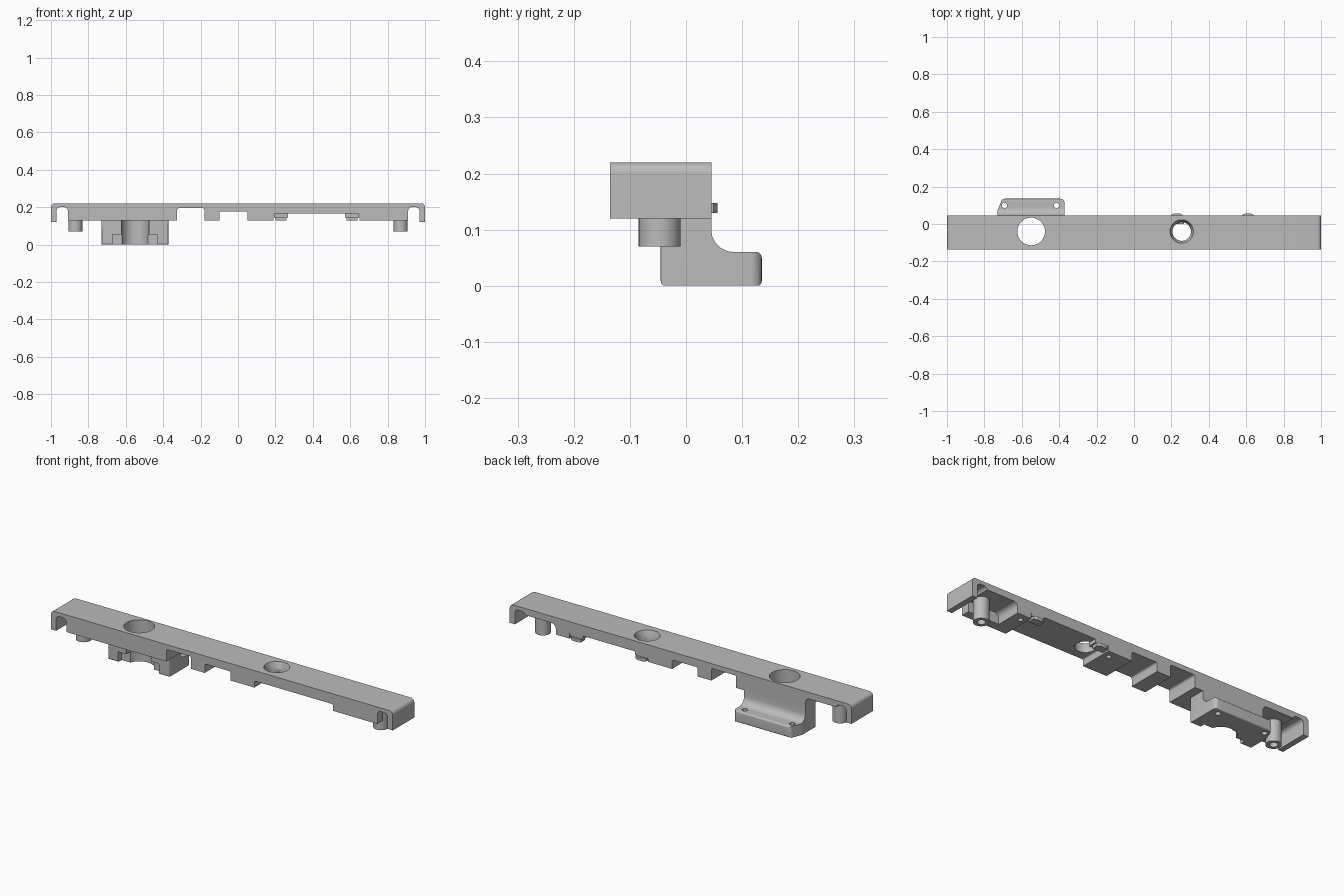
import bpy, bmesh, math
from mathutils import Vector

if "Cube" in bpy.data.objects:
    bpy.data.objects.remove(bpy.data.objects["Cube"], do_unlink=True)

grey = bpy.data.materials.new("plain grey")
grey.use_nodes = True
grey.diffuse_color = (0.5, 0.5, 0.5, 1)
grey.node_tree.nodes["Principled BSDF"].inputs["Base Color"].default_value = (0.5, 0.5, 0.5, 1)


def fillet(points, steps=6):
    """Round each (u, v, radius) corner of a closed outline."""
    out = []
    n = len(points)
    for i, (u, v, *rad) in enumerate(points):
        p = Vector((u, v))
        if not rad:
            out.append(p)
            continue
        a = (Vector(points[i - 1][:2]) - p).normalized()
        b = (Vector(points[(i + 1) % n][:2]) - p).normalized()
        half = a.angle(b) / 2
        start, end = p + a * rad[0] / math.tan(half), p + b * rad[0] / math.tan(half)
        centre = p + (a + b).normalized() * rad[0] / math.sin(half)
        for k in range(steps + 1):
            d = start.lerp(end, k / steps) - centre
            out.append(centre + d.normalized() * rad[0])
    return out


def prism(name, points, axis, lo, hi):
    """Extrude a rounded outline along one axis."""
    place = {"x": lambda p, t: (t, p.x, p.y),
             "y": lambda p, t: (p.x, t, p.y),
             "z": lambda p, t: (p.x, p.y, t)}[axis]
    bm = bmesh.new()
    outline = fillet(points)
    low = [bm.verts.new(place(p, lo)) for p in outline]
    high = [bm.verts.new(place(p, hi)) for p in outline]
    bm.faces.new(low)
    bm.faces.new(high)
    for i in range(len(low)):
        j = (i + 1) % len(low)
        bm.faces.new((low[i], low[j], high[j], high[i]))
    return finish(name, bm)


def finish(name, bm):
    bmesh.ops.recalc_face_normals(bm, faces=bm.faces)
    mesh = bpy.data.meshes.new(name)
    bm.to_mesh(mesh)
    bm.free()
    mesh.materials.append(grey)
    ob = bpy.data.objects.new(name, mesh)
    bpy.context.collection.objects.link(ob)
    return ob


def box(name, x0, x1, y0, y1, z0, z1):
    return prism(name, [(x0, y0), (x1, y0), (x1, y1), (x0, y1)], "z", z0, z1)


def cylinder(name, x, y, r0, r1, z0, z1, sides=40):
    bm = bmesh.new()
    bmesh.ops.create_cone(bm, cap_ends=True, segments=sides, radius1=r0, radius2=r1, depth=z1 - z0)
    bmesh.ops.translate(bm, verts=bm.verts, vec=(x, y, (z0 + z1) / 2))
    return finish(name, bm)


def apply(ob, mod):
    bpy.ops.object.select_all(action="DESELECT")
    bpy.context.view_layer.objects.active = ob
    ob.select_set(True)
    bpy.ops.object.modifier_apply(modifier=mod.name)


def combine(ob, tool, operation="DIFFERENCE"):
    tool.hide_render = True
    mod = ob.modifiers.new("shape", "BOOLEAN")
    mod.operation, mod.object, mod.solver = operation, tool, "EXACT"
    apply(ob, mod)
    bpy.data.objects.remove(tool, do_unlink=True)


def smooth(ob):
    bpy.ops.object.select_all(action="DESELECT")
    bpy.context.view_layer.objects.active = ob
    ob.select_set(True)
    bpy.ops.object.shade_smooth_by_angle(angle=math.radians(35))


FRONT, BACK, TOP, LOW = -0.135, 0.045, 0.22, 0.13

# Long bar: stepped underside, rounded top ends
bar = prism("bar", [
    (-1, TOP, 0.02), (1, TOP, 0.02), (1, 0.12), (0.97, 0.12), (0.97, 0.2, 0.02), (0.91, 0.2, 0.02),
    (0.91, LOW), (0.65, LOW), (0.65, 0.165, 0.008), (0.19, 0.165, 0.008),
    (0.19, LOW), (0.05, LOW), (0.05, 0.178, 0.01), (-0.1, 0.178, 0.01),
    (-0.1, LOW), (-0.18, LOW), (-0.18, 0.195, 0.01), (-0.325, 0.195, 0.01),
    (-0.325, LOW), (-0.91, LOW), (-0.91, 0.2, 0.02), (-0.97, 0.2, 0.02), (-0.97, 0.12), (-1, 0.12),
], "y", FRONT, BACK)

# End pockets, open to the back and below
for s in (-1, 1):
    combine(bar, prism("pocket_cutter", [
        (s * 0.97, 0.1), (s * 0.97, 0.185, 0.02), (s * 0.73, 0.185, 0.025), (s * 0.73, 0.1),
    ], "y", -0.09, 0.1))

# Through holes and small blind holes in the bar
combine(bar, cylinder("hole_cutter", -0.55, -0.04, 0.074, 0.074, 0.05, 0.3, 48))
combine(bar, cylinder("screw_cutter", 0.255, -0.04, 0.05, 0.05, 0.05, 0.3))
combine(bar, cylinder("countersink_cutter", 0.255, -0.04, 0.049, 0.0645, 0.185, 0.225))
for x in (0.155, 0.68):
    combine(bar, cylinder("blind_cutter", x, 0.005, 0.012, 0.012, 0.1, 0.16, 20))
smooth(bar)

# Hollow screw posts in the pockets
for side, x in (("right", -0.87), ("left", 0.87)):
    post = cylinder(side + "_post", x, -0.047, 0.0375, 0.0375, 0.07, 0.19, 32)
    combine(post, cylinder("post_cutter", x, -0.047, 0.02, 0.02, 0.05, 0.15, 24))
    smooth(post)

# Hook bracket with a foot reaching backwards
hook = prism("hook_bracket", [
    (-0.045, 0, 0.008), (0.135, 0, 0.008), (0.135, 0.06, 0.01), (0.085, 0.06),
    (0.0733, 0.0617), (0.0617, 0.0675), (0.0525, 0.0767), (0.0467, 0.0883),
    (0.045, 0.1), (0.045, 0.14), (-0.045, 0.14),
], "x", -0.8, -0.3)
combine(hook, prism("plan_shape", [
    (-0.73, -0.045, 0.006), (-0.372, -0.045, 0.006), (-0.372, 0.135, 0.02),
    (-0.705, 0.135, 0.02), (-0.73, 0.07, 0.02),
], "z", -0.1, 0.3), "INTERSECT")
combine(hook, cylinder("bore_cutter", -0.55, -0.04, 0.074, 0.074, -0.1, 0.3, 48))
combine(hook, prism("slot_cutter", [
    (-0.67, -0.01), (-0.43, -0.01), (-0.43, 0.055), (-0.67, 0.055),
], "y", -0.1, -0.015))
for x in (-0.692, -0.415):
    combine(hook, cylinder("foot_hole_cutter", x, 0.1, 0.014, 0.014, -0.1, 0.1, 20))
smooth(hook)

# Little snap clips at the back edge of the long recess
for side, x in (("inner", 0.23), ("outer", 0.61)):
    box(side + "_clip_base", x - 0.038, x + 0.038, 0.0, BACK, 0.146, 0.17)
    prism(side + "_clip_tip", [
        (x - 0.03, BACK - 0.03), (x + 0.03, BACK - 0.03), (x + 0.03, 0.049),
        (x + 0.015, 0.056), (x - 0.015, 0.056), (x - 0.03, 0.049),
    ], "z", 0.13, 0.147)
